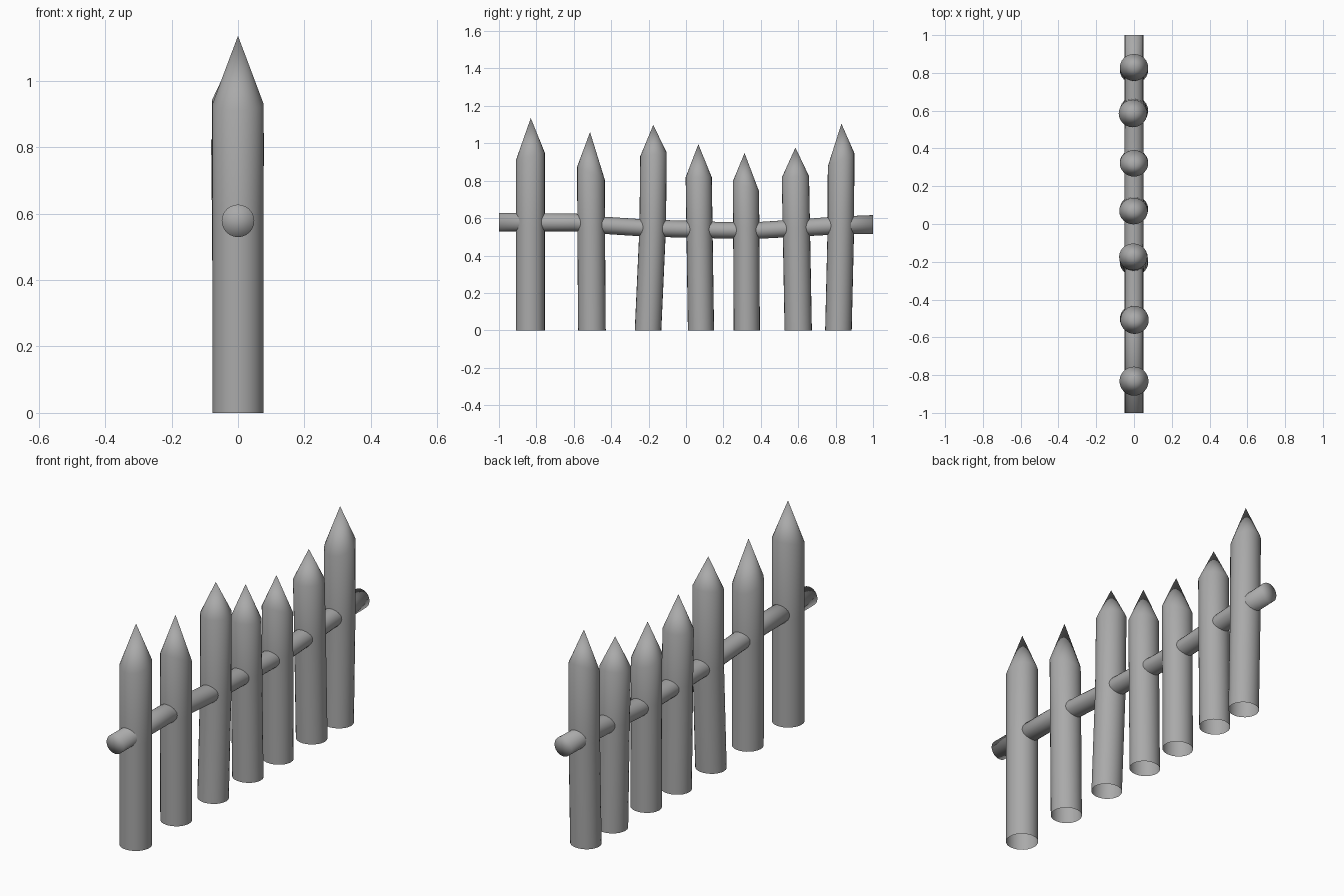
import bpy, bmesh
from math import sin, cos, pi

if "Cube" in bpy.data.objects:
    bpy.data.objects.remove(bpy.data.objects["Cube"])

SIDES = 24

# Mid-grey wood
grey = bpy.data.materials.new("dark_grey")
grey.diffuse_color = (0.4, 0.4, 0.4, 1)
grey.use_nodes = True
grey.node_tree.nodes["Principled BSDF"].inputs["Base Color"].default_value = grey.diffuse_color


def loft(name, rings, tip=None, end_caps=False):
    """Skin a list of vertex rings; optionally close with a point or centre fans."""
    bm = bmesh.new()
    loops = [[bm.verts.new(p) for p in ring] for ring in rings]

    def fan(loop, point):
        c = bm.verts.new(point)
        for i in range(SIDES):
            bm.faces.new((loop[i], loop[(i + 1) % SIDES], c))

    for a, b in zip(loops, loops[1:]):
        for i in range(SIDES):
            j = (i + 1) % SIDES
            bm.faces.new((a[i], a[j], b[j], b[i]))
    if tip:
        fan(loops[-1], tip)
    if end_caps:
        for loop in (loops[0], loops[-1]):
            fan(loop, [sum(v.co[k] for v in loop) / SIDES for k in range(3)])
    bmesh.ops.recalc_face_normals(bm, faces=bm.faces)
    for f in bm.faces:
        f.smooth = True
    me = bpy.data.meshes.new(name)
    bm.to_mesh(me)
    bm.free()
    me.materials.append(grey)
    ob = bpy.data.objects.new(name, me)
    bpy.context.collection.objects.link(ob)
    return ob


def post_ring(x, y, z, rx, ry, slope=0.0):
    """Horizontal ring; slope tilts it along y."""
    return [(x + rx * cos(t), y + ry * sin(t), z + slope * sin(t))
            for t in (2 * pi * i / SIDES for i in range(SIDES))]


# Posts: bottom y, middle y, shoulder y, radius, shoulder z, shoulder slope, x lean, tip y, tip z
posts = [
    (-0.832, -0.832, -0.832, 0.077, 0.930, 0.020, 0.000, -0.83, 1.135),
    (-0.503, -0.507, -0.508, 0.074, 0.840, -0.035, 0.003, -0.513, 1.06),
    (-0.203, -0.178, -0.174, 0.071, 0.940, 0.010, -0.004, -0.175, 1.098),
    (0.080, 0.072, 0.068, 0.070, 0.818, 0.000, -0.003, 0.066, 0.995),
    (0.325, 0.322, 0.321, 0.070, 0.770, -0.028, 0.000, 0.313, 0.948),
    (0.600, 0.590, 0.585, 0.073, 0.820, 0.004, -0.006, 0.585, 0.977),
    (0.815, 0.828, 0.829, 0.071, 0.912, 0.036, 0.000, 0.831, 1.105),
]
for n, (yb, ym, ys, r, zs, sl, lean, yt, zt) in enumerate(posts, 1):
    rx = max(r, 0.075)
    loft(f"post_{n}", [
        post_ring(0, yb, 0, rx, r),
        post_ring(lean / 2, ym, 0.55, rx, r),
        post_ring(lean, ys, zs, rx, r, sl),
    ], tip=(lean, yt, zt))

# Sagging cross rail: y, centre z, vertical radius
path = [(-1, 0.578, 0.049), (-0.6, 0.577, 0.048), (-0.43, 0.561, 0.046),
        (-0.2, 0.546, 0.046), (0.0, 0.541, 0.045), (0.2, 0.535, 0.044),
        (0.4, 0.535, 0.045), (0.6, 0.547, 0.046), (0.8, 0.56, 0.048),
        (1, 0.566, 0.050)]
loft("cross_rail", [
    [(0.049 * cos(t), y, z + r * sin(t))
     for t in (2 * pi * i / SIDES for i in range(SIDES))]
    for y, z, r in path], end_caps=True)
